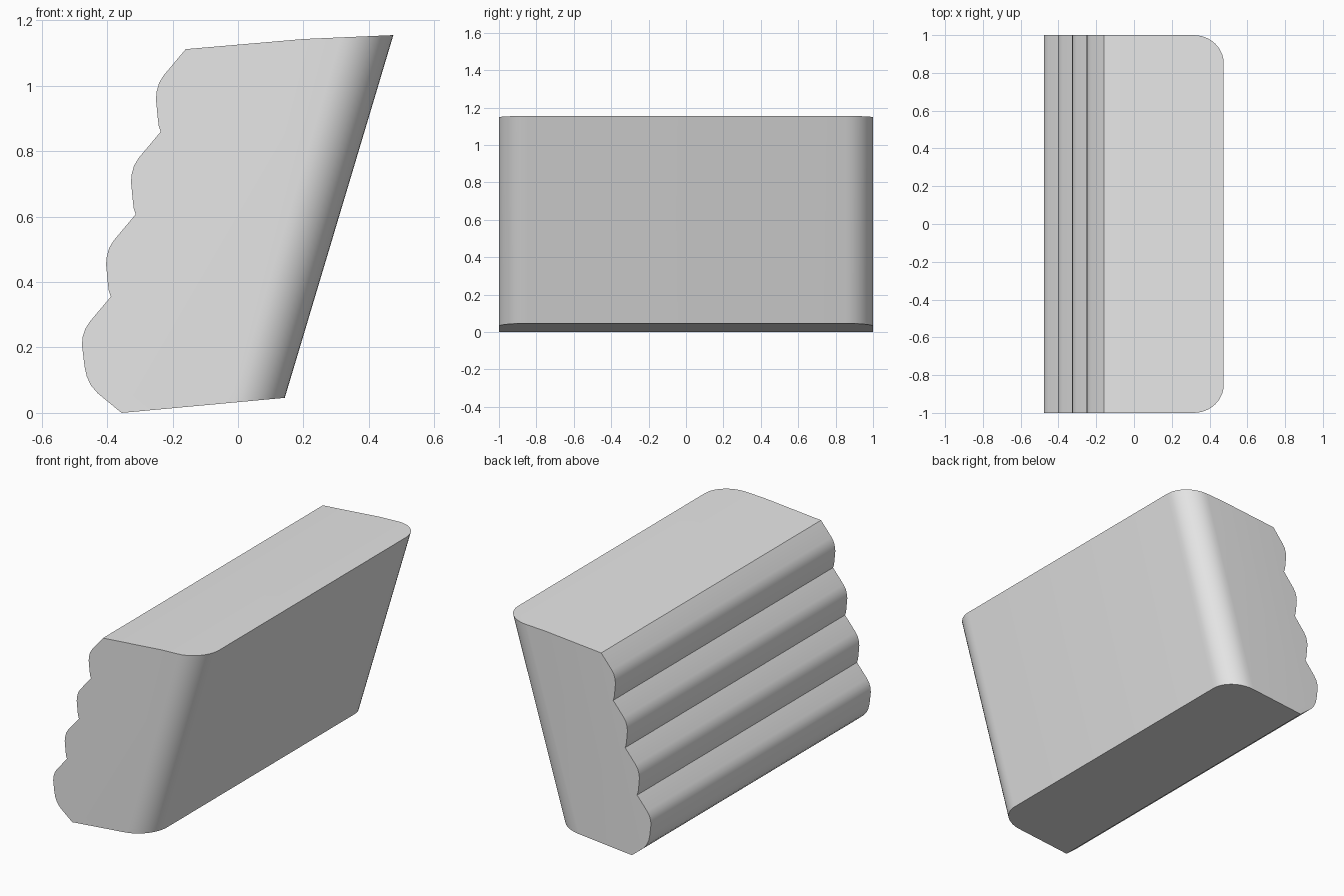
import bpy
import bmesh

cube = bpy.data.objects.get("Cube")
if cube:
    bpy.data.objects.remove(cube, do_unlink=True)

grey = bpy.data.materials.new("plain_grey")
grey.use_nodes = True
grey.diffuse_color = (0.8, 0.8, 0.8, 1)
grey.node_tree.nodes["Principled BSDF"].inputs["Base Color"].default_value = (0.8, 0.8, 0.8, 1)

# Side profile (x, z): slanted face, then the lowest rib
profile = [(-0.356, 0), (-0.429, 0.06), (-0.449, 0.083), (-0.462, 0.11),
           (-0.469, 0.14), (-0.477, 0.208), (-0.475, 0.232),
           (-0.467, 0.257), (-0.453, 0.279)]

# Three more ribs stepping up the slope, each starting in a notch
rib = [(0, 0), (-0.006, 0.018), (-0.009, 0.042), (-0.0145, 0.1),
       (-0.012, 0.124), (-0.005, 0.149), (0.009, 0.172)]
step_x, step_z = 0.0763, 0.2523
for i in range(3):
    profile += [(-0.389 + i * step_x + x, 0.355 + i * step_z + z) for x, z in rib]

# Gently bent top and the slanted smooth face
profile += [(-0.16, 1.112), (0.2, 1.143), (0.475, 1.155), (0.143, 0.046)]

# Extrude the profile across the full width
bm = bmesh.new()
face = bm.faces.new([bm.verts.new((x, -1, z)) for x, z in profile])
ext = bmesh.ops.extrude_face_region(bm, geom=[face])
bmesh.ops.translate(bm, vec=(0, 2, 0),
                    verts=[g for g in ext["geom"] if isinstance(g, bmesh.types.BMVert)])

# Round the two long corners of the slanted face
corners = [e for e in bm.edges
           if min(v.co.x for v in e.verts) > 0.1
           and abs(e.verts[0].co.z - e.verts[1].co.z) > 1]
bmesh.ops.bevel(bm, geom=corners, offset=0.15, offset_type='OFFSET',
                segments=10, profile=0.5, affect='EDGES')
bmesh.ops.recalc_face_normals(bm, faces=bm.faces)

mesh = bpy.data.meshes.new("ribbed_block")
bm.to_mesh(mesh)
bm.free()
mesh.materials.append(grey)
block = bpy.data.objects.new("ribbed_block", mesh)
bpy.context.collection.objects.link(block)

# Smooth the rounded parts and keep notches and rims sharp
bpy.ops.object.select_all(action='DESELECT')
block.select_set(True)
bpy.context.view_layer.objects.active = block
bpy.ops.object.shade_smooth_by_angle(angle=0.55)
